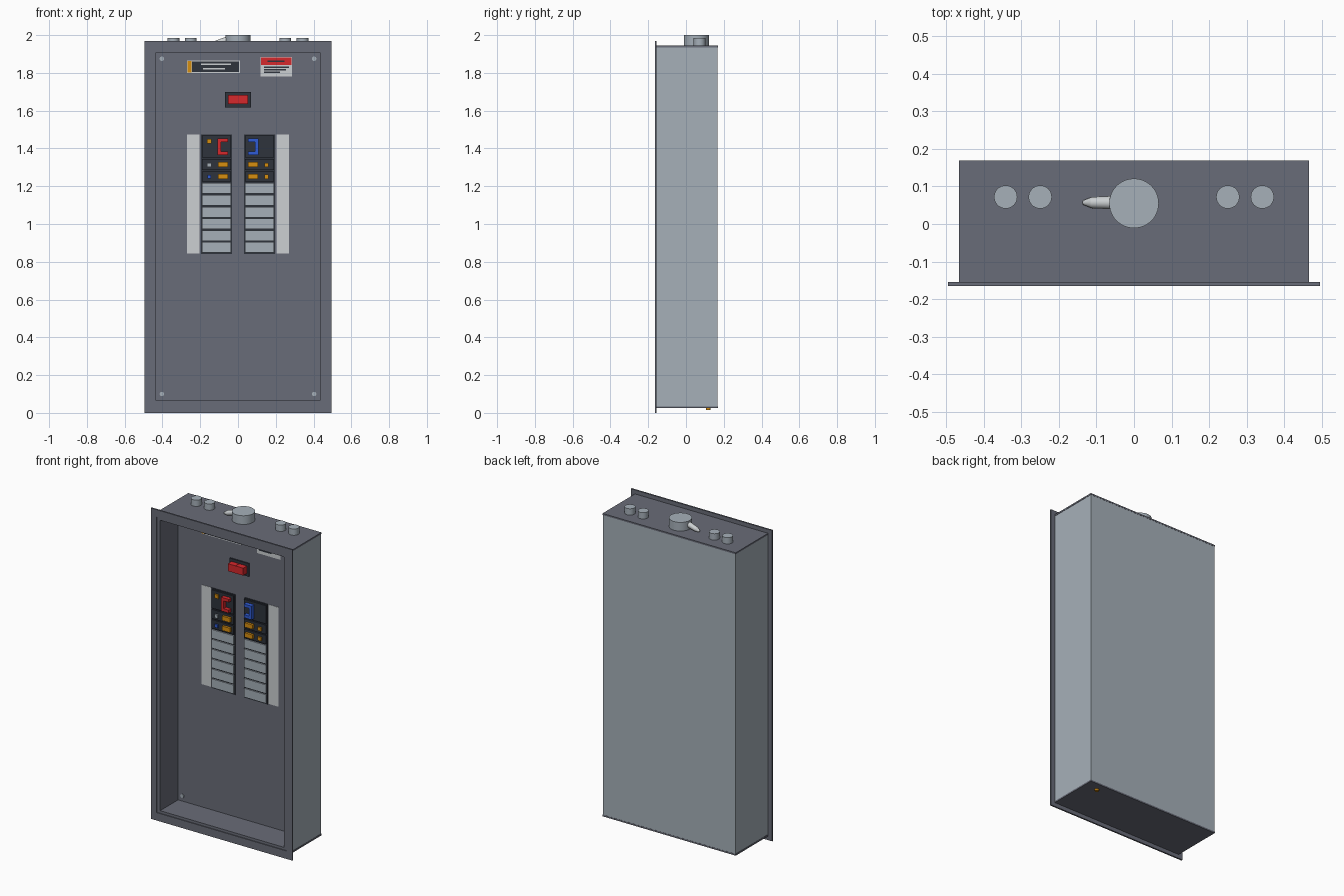
import bpy
import bmesh
import math
from mathutils import Matrix, Vector

if "Cube" in bpy.data.objects:
    bpy.data.objects.remove(bpy.data.objects["Cube"])


def material(name, r, g, b):
    lin = [((c / 255 + 0.055) / 1.055) ** 2.4 for c in (r, g, b)] + [1]
    m = bpy.data.materials.new(name)
    m.diffuse_color = lin
    m.use_nodes = True
    m.node_tree.nodes["Principled BSDF"].inputs["Base Color"].default_value = lin
    return m


GREY = material("enclosure_grey", 105, 108, 120)
STEEL = material("light_steel", 166, 176, 185)
WHITE = material("off_white", 204, 208, 210)
BLACK = material("breaker_black", 46, 51, 60)
RED = material("switch_red", 214, 40, 44)
BLUE = material("handle_blue", 48, 92, 214)
AMBER = material("amber", 214, 142, 16)


def finish(bm, name, mat, smooth=False):
    bmesh.ops.recalc_face_normals(bm, faces=bm.faces)
    me = bpy.data.meshes.new(name)
    bm.to_mesh(me)
    bm.free()
    ob = bpy.data.objects.new(name, me)
    bpy.context.collection.objects.link(ob)
    me.materials.append(mat)
    if smooth:
        bpy.ops.object.select_all(action="DESELECT")
        ob.select_set(True)
        bpy.context.view_layer.objects.active = ob
        bpy.ops.object.shade_smooth_by_angle(angle=math.radians(40))
    return ob


def box(name, mat, x0, x1, y0, y1, z0, z1):
    bm = bmesh.new()
    size = Matrix.Diagonal((x1 - x0, y1 - y0, z1 - z0, 1))
    mid = Matrix.Translation(((x0 + x1) / 2, (y0 + y1) / 2, (z0 + z1) / 2))
    bmesh.ops.create_cube(bm, size=1, matrix=mid @ size)
    return finish(bm, name, mat)


def ring(name, mat, outer, inner, y0, y1):
    """Rectangular tube along y; outer and inner are (half width, z low, z high)."""
    bm = bmesh.new()
    loops = []
    for (w, lo, hi), y in ((outer, y0), (outer, y1), (inner, y1), (inner, y0)):
        pts = ((-w, lo), (w, lo), (w, hi), (-w, hi))
        loops.append([bm.verts.new((x, y, z)) for x, z in pts])
    for a, b in zip(loops, loops[1:] + loops[:1]):
        for i in range(4):
            j = (i + 1) % 4
            bm.faces.new((a[i], a[j], b[j], b[i]))
    return finish(bm, name, mat)


def cylinder(name, mat, base, tip, r0, r1=None, segments=32):
    bm = bmesh.new()
    axis = Vector(tip) - Vector(base)
    place = Matrix.Translation((Vector(base) + Vector(tip)) / 2)
    turn = axis.to_track_quat("Z", "Y").to_matrix().to_4x4()
    bmesh.ops.create_cone(bm, cap_ends=True, segments=segments, radius1=r0,
                          radius2=r0 if r1 is None else r1,
                          depth=axis.length, matrix=place @ turn)
    return finish(bm, name, mat, True)


def bracket(name, mat, x_open, x_spine, z0, z1, y0, y1, t):
    """C-shaped handle, extruded along y."""
    s = 1 if x_spine > x_open else -1
    xi = x_spine - s * t
    pts = ((x_open, z0), (x_spine, z0), (x_spine, z1), (x_open, z1),
           (x_open, z1 - t), (xi, z1 - t), (xi, z0 + t), (x_open, z0 + t))
    bm = bmesh.new()
    face = bm.faces.new([bm.verts.new((x, y0, z)) for x, z in pts])
    ext = bmesh.ops.extrude_face_region(bm, geom=[face])["geom"]
    verts = [v for v in ext if isinstance(v, bmesh.types.BMVert)]
    bmesh.ops.translate(bm, verts=verts, vec=(0, y1 - y0, 0))
    return finish(bm, name, mat)


# Main depths
FRONT, SEAT, PANEL, BACK = -0.165, -0.155, 0.02, 0.168
opening = (0.434, 0.066, 1.907)
step = (0.455, 0.05, 1.923)

# Steel tub with grey end plates
ring("tub_sides", STEEL, (0.465, 0.035, 1.935), (0.458, 0.042, 1.928), SEAT, BACK)
box("tub_back", STEEL, -0.46, 0.46, BACK - 0.008, BACK, 0.04, 1.93)
box("top_plate", GREY, -0.467, 0.467, SEAT, BACK + 0.001, 1.935, 1.945)
box("bottom_plate", GREY, -0.467, 0.467, SEAT, BACK + 0.001, 0.025, 0.035)

# Front trim with a stepped lip, liner and recessed panel
ring("front_frame", GREY, (0.496, 0, 1.97), step, FRONT, SEAT)
ring("frame_lip", GREY, step, opening, FRONT + 0.005, SEAT)
ring("liner", GREY, (0.444, 0.056, 1.917), opening, SEAT, PANEL)
box("inner_panel", GREY, -0.444, 0.444, PANEL, PANEL + 0.01, 0.056, 1.917)

# Panel screws
for x in (-0.403, 0.403):
    for z in (0.1, 1.875):
        cylinder("panel_screw", STEEL, (x, PANEL, z), (x, PANEL - 0.006, z), 0.012, segments=16)


def plate(name, mat, x0, x1, z0, z1, level=1):
    box(name, mat, x0, x1, PANEL - 0.002 * level, PANEL, z0, z1)


# Rating label
plate("rating_label", WHITE, -0.27, 0.01, 1.8, 1.865)
plate("rating_label_field", BLACK, -0.243, 0.005, 1.805, 1.86, 2)
plate("rating_label_stripe", AMBER, -0.268, -0.245, 1.803, 1.862, 2)
plate("rating_label_bar", WHITE, -0.195, -0.037, 1.841, 1.85, 3)
plate("rating_label_bar", WHITE, -0.185, -0.068, 1.818, 1.826, 3)

# Warning label
plate("warning_label", WHITE, 0.12, 0.285, 1.78, 1.885)
plate("warning_label_header", RED, 0.123, 0.282, 1.842, 1.882, 2)
plate("warning_label_bar", BLACK, 0.157, 0.247, 1.858, 1.865, 3)
for x1, z in ((0.27, 1.826), (0.255, 1.813), (0.222, 1.8)):
    plate("warning_label_bar", BLACK, 0.137, x1, z, z + 0.007, 2)

# Main red switch
plate("switch_plate", BLACK, -0.068, 0.068, 1.617, 1.7, 4)
for x in (-0.054, 0.001):
    box("switch_rocker", RED, x, x + 0.053, PANEL - 0.045, PANEL, 1.635, 1.682)

# Breaker columns
BODY = PANEL - 0.012
rows = ((1.352, 1.468), (1.286, 1.344), (1.224, 1.279))
blank = 0.0625
for s in (-1, 1):
    def span(a, b):
        return (s * a, s * b) if s > 0 else (s * b, s * a)

    plate("directory_strip", WHITE, *span(0.203, 0.27), 0.845, 1.475)
    plate("breaker_backing", BLACK, *span(0.032, 0.197), 0.84, 1.475, 2)
    for z0, z1 in rows:
        box("breaker_body", BLACK, *span(0.036, 0.19), BODY, PANEL, z0, z1)
    for i in range(6):
        z = 0.845 + i * blank
        box("blank_cover", STEEL, *span(0.036, 0.19), BODY, PANEL, z + 0.003, z + blank - 0.004)
    for z0, z1 in rows[1:]:
        z = (z0 + z1) / 2
        box("breaker_toggle", AMBER, *span(0.052, 0.106), BODY - 0.015, BODY, z - 0.014, z + 0.014)


def button(mat, x, z, r):
    box("test_button", mat, x - r, x + r, BODY - 0.01, BODY, z - r, z + r)


bracket("main_handle_left", RED, -0.053, -0.108, 1.365, 1.452, BODY - 0.025, BODY, 0.019)
bracket("main_handle_right", BLUE, 0.053, 0.108, 1.365, 1.452, BODY - 0.025, BODY, 0.019)
button(AMBER, -0.152, 1.438, 0.012)
button(STEEL, -0.152, 1.312, 0.011)
button(BLUE, -0.152, 1.25, 0.01)
button(AMBER, 0.15, 1.312, 0.011)
button(AMBER, 0.15, 1.25, 0.011)

# Conduit hubs and cable on the top
cylinder("main_hub", STEEL, (0, 0.055, 1.94), (0, 0.055, 2.0), 0.066, segments=48)
for x in (-0.342, -0.25, 0.25, 0.342):
    cylinder("small_hub", STEEL, (x, 0.072, 1.94), (x, 0.072, 1.985), 0.031)
cylinder("cable_stub", WHITE, (-0.05, 0.057, 1.977), (-0.112, 0.057, 1.957), 0.018, 0.015)
cylinder("cable_tip", WHITE, (-0.112, 0.057, 1.957), (-0.135, 0.057, 1.95), 0.015, 0.006)

# Ground screw underneath
cylinder("ground_screw", AMBER, (0.38, 0.118, 0.026), (0.38, 0.118, 0.014), 0.012, segments=16)
